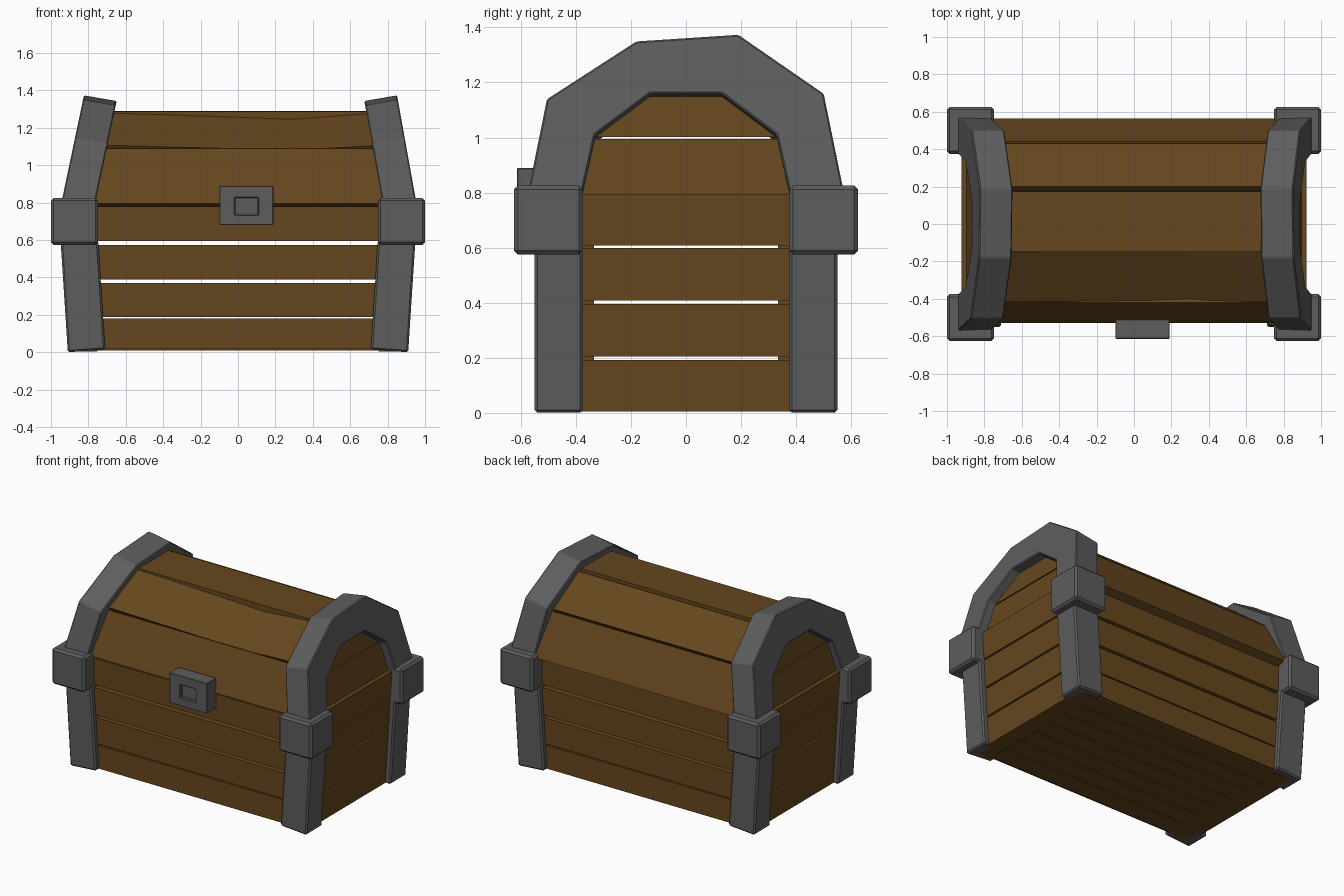
import bpy, bmesh
from mathutils import Vector

if "Cube" in bpy.data.objects:
    bpy.data.objects.remove(bpy.data.objects["Cube"])


def material(name, rgb):
    m = bpy.data.materials.new(name)
    m.diffuse_color = (*rgb, 1)
    m.use_nodes = True
    m.node_tree.nodes["Principled BSDF"].inputs["Base Color"].default_value = m.diffuse_color
    return m


WOOD = material("wood", (0.13, 0.062, 0.013))
IRON = material("iron", (0.11, 0.11, 0.11))


def loft(name, sections, mat, bevel=0.0):
    """Skin a list of equal-length point loops and cap both ends."""
    bm = bmesh.new()
    loops = [[bm.verts.new(p) for p in s] for s in sections]
    n = len(loops[0])
    for a, b in zip(loops, loops[1:]):
        for i in range(n):
            j = (i + 1) % n
            bm.faces.new((a[i], a[j], b[j], b[i]))
    bm.faces.new(loops[0])
    bm.faces.new(loops[-1])
    bmesh.ops.recalc_face_normals(bm, faces=bm.faces)
    mesh = bpy.data.meshes.new(name)
    bm.to_mesh(mesh)
    bm.free()
    mesh.materials.append(mat)
    ob = bpy.data.objects.new(name, mesh)
    bpy.context.collection.objects.link(ob)
    if bevel:
        mod = ob.modifiers.new("bevel", 'BEVEL')
        mod.width, mod.segments = bevel, 1
        mod.limit_method, mod.angle_limit = 'ANGLE', 0.5
    return ob


def box(name, x, y, z, mat, bevel=0.0):
    loop = lambda h: [(x[0], y[0], h), (x[1], y[0], h), (x[1], y[1], h), (x[0], y[1], h)]
    return loft(name, [loop(z[0]), loop(z[1])], mat, bevel)


# Front and back body planks, with open gaps between them
for z0, z1 in ((0.02, 0.182), (0.19, 0.37), (0.388, 0.575), (0.595, 0.78)):
    for side, s in (("front", -1), ("back", 1)):
        box(side + "_plank", (-0.86, 0.86), sorted((s * 0.515, s * 0.335)), (z0, z1), WOOD)

# Floor planks
for i in range(7):
    y = -0.5 + i / 7
    box("floor_plank", (-0.86, 0.86), (y + 0.005, y + 1 / 7 - 0.005), (0.01, 0.05), WOOD)


# End planks: flare outward up to the lid; the lid ends are set back and lean inward
def end_x(z):
    return 0.872 + 0.064 * z


def lid_end_x(z):
    return 0.895 - 0.19 * (z - 0.8)


BODY_ENDS = [[(-0.5, a), (0.5, a), (0.5, b), (-0.5, b)]
             for a, b in ((0.005, 0.192), (0.204, 0.396), (0.408, 0.598), (0.608, 0.795))]
LID_ENDS = [[(-0.5, 0.785), (0.5, 0.785), (0.42, 0.994), (-0.42, 0.994)],
            [(-0.42, 1.002), (0.42, 1.002), (0.38, 1.08), (0.15, 1.25), (-0.15, 1.25), (-0.38, 1.08)]]
for s in (-1, 1):
    for label, profs, fx in (("end_plank", BODY_ENDS, end_x), ("lid_end_plank", LID_ENDS, lid_end_x)):
        for prof in profs:
            loft(label, [[(s * (fx(z) - t), y, z) for y, z in prof] for t in (0, 0.12)], WOOD)

# Lid slats: outer edge line (y, z) to (y, z), half length, sag of the warped slat
SLATS = (("lid_front_lower", (-0.53, 0.795), (-0.42, 1.09), 0.85, 0),
         ("lid_front_upper", (-0.42, 1.11), (-0.155, 1.282), 0.80, 0.03),
         ("lid_top", (-0.15, 1.288), (0.175, 1.29), 0.77, 0),
         ("lid_back_upper", (0.20, 1.28), (0.43, 1.095), 0.80, 0),
         ("lid_back_lower", (0.44, 1.085), (0.565, 0.795), 0.85, 0))
for name, a, b, half, sag in SLATS:
    a, b = Vector(a), Vector(b)
    d = (b - a).normalized()
    inward = Vector((d.y, -d.x)) * 0.08
    prof = (a, b, b + inward, a + inward)
    sections = []
    for x, k in ((-half, 0), (0.3, sag), (half, 0)):
        sections.append([(x, p.x + 0.5 * k, p.y - k) for p in prof])
    loft(name, sections, WOOD)

# Corner legs and blocks
for sx in (-1, 1):
    for sy, side in ((-1, "front"), (1, "back")):
        ys = (sy * 0.375, sy * 0.55)
        rings = []
        for xo, zo, zi in ((0.91, 0.0, 0.015), (0.952, 0.65, 0.66)):
            rings.append([(sx * xo, ys[0], zo), (sx * xo, ys[1], zo),
                          (sx * (xo - 0.2), ys[1], zi), (sx * (xo - 0.2), ys[0], zi)])
        loft(side + "_leg", rings, IRON, 0.01)
        box(side + "_corner_block", sorted((sx * 0.748, sx)),
            sorted((sy * 0.375, sy * 0.625)), (0.575, 0.825), IRON, 0.014)

# Leaning iron arches: pairs of outer and inner points (y, z)
ARCH = (((-0.59, 0.72), (-0.395, 0.72)), ((-0.505, 1.14), (-0.33, 1.01)),
        ((-0.18, 1.35), (-0.13, 1.16)), ((0.19, 1.374), (0.13, 1.16)),
        ((0.50, 1.16), (0.33, 1.01)), ((0.59, 0.72), (0.395, 0.72)))
for s, base, lean in ((-1, 0.94, 0.21), (1, 0.95, 0.18)):
    rings = []
    for (yo, zo), (yi, zi) in ARCH:
        xo, xi = (base - lean * (z - 0.82) for z in (zo, zi))
        rings.append([(s * xo, yo, zo), (s * (xo - 0.175), yo, zo - 0.03),
                      (s * (xi - 0.175), yi, zi - 0.03), (s * xi, yi, zi)])
    loft("lid_arch", rings, IRON, 0.006)


# Lock plate with a square recessed keyhole
def rect(x0, x1, z0, z1, y):
    return [(x0, y, z0), (x1, y, z0), (x1, y, z1), (x0, y, z1)]


loft("lock", [rect(-0.10, 0.19, 0.68, 0.89, -0.51), rect(-0.10, 0.19, 0.68, 0.89, -0.614),
              rect(-0.018, 0.107, 0.735, 0.828, -0.614), rect(-0.018, 0.107, 0.735, 0.828, -0.59)],
     IRON, 0.004)
